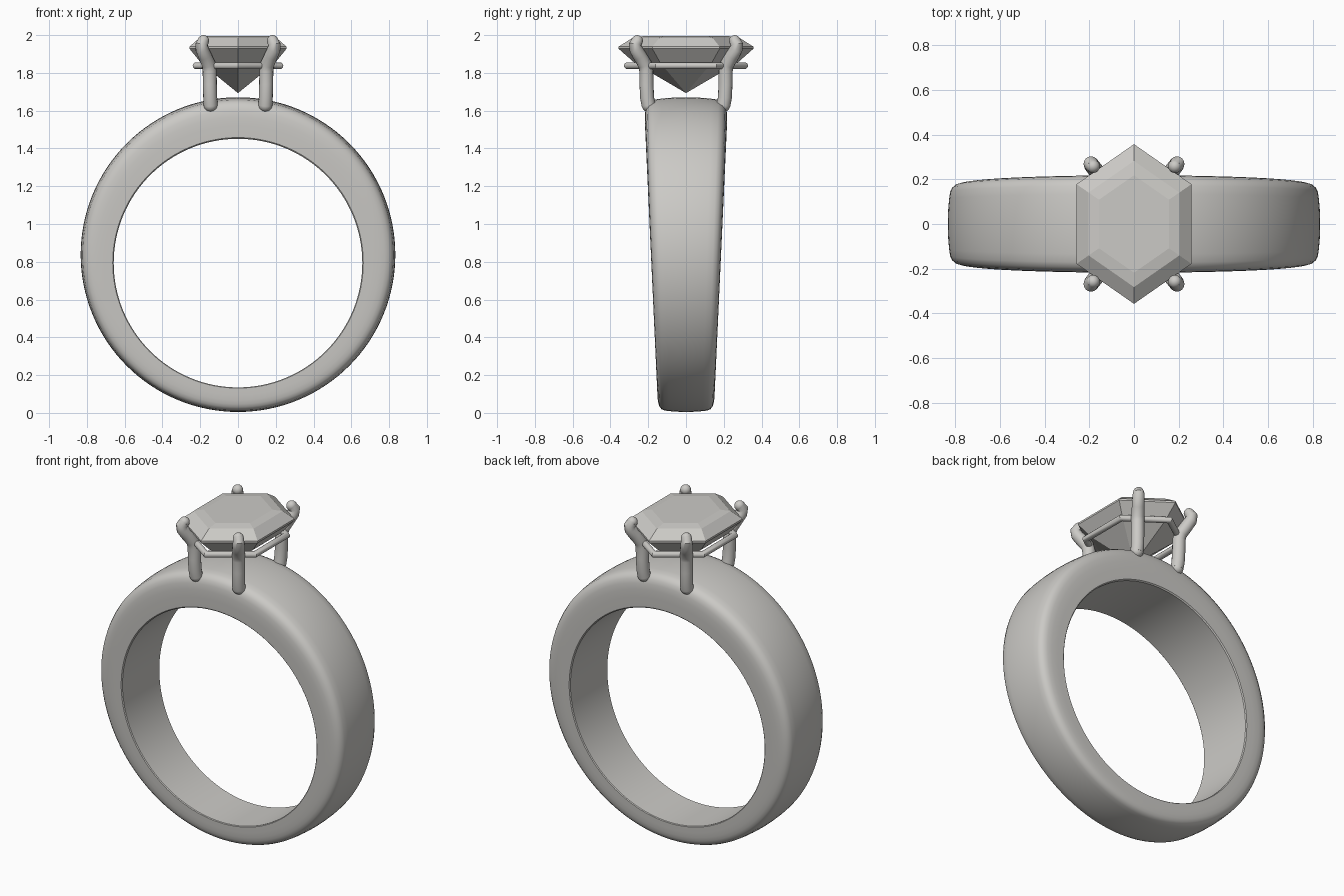
import bpy, bmesh
from math import sin, cos, pi, radians
from mathutils import Vector

cube = bpy.data.objects.get("Cube")
if cube:
    bpy.data.objects.remove(cube, do_unlink=True)

COLOUR = (0.6, 0.59, 0.565, 1)
grey = bpy.data.materials.new("warm grey")
grey.use_nodes = True
grey.diffuse_color = COLOUR
grey.node_tree.nodes["Principled BSDF"].inputs["Base Color"].default_value = COLOUR


def finish(name, bm, smooth=True):
    """Turn a bmesh into a named object, smooth with sharp edges or flat."""
    bmesh.ops.recalc_face_normals(bm, faces=bm.faces)
    mesh = bpy.data.meshes.new(name)
    bm.to_mesh(mesh)
    bm.free()
    mesh.materials.append(grey)
    if smooth:
        mesh.shade_smooth()
        mesh.set_sharp_from_angle(angle=radians(35))
    obj = bpy.data.objects.new(name, mesh)
    bpy.context.collection.objects.link(obj)
    return obj


def bridge(bm, a, b):
    """Join two closed loops of equal length with quads."""
    n = len(a)
    for i in range(n):
        j = (i + 1) % n
        bm.faces.new((a[i], a[j], b[j], b[i]))


def tube(bm, points, radii, sides=16, closed=False):
    """Sweep a circle along points; open ends get round caps."""
    pts = [Vector(p) for p in points]
    n = len(pts)
    loops = []
    for i, p in enumerate(pts):
        before = pts[i - 1] if closed or i else p
        after = pts[(i + 1) % n] if closed or i < n - 1 else p
        t = (after - before).normalized()
        u = (Vector((0, 0, 1)) if closed else Vector((1, 0, 0)))
        u = (u - t * u.dot(t)).normalized()
        v = t.cross(u)
        # widen the section at mitred corners of closed loops
        mitre = 1 / max(0.5, (after - p).normalized().dot(t)) if closed else 1
        loops.append([bm.verts.new(p + radii[i] * (u * cos(a) + v * sin(a) * mitre))
                      for a in (2 * pi * k / sides for k in range(sides))])
    for a, b in zip(loops, loops[1:] + loops[:1] if closed else loops[1:]):
        bridge(bm, a, b)
    if not closed:
        bm.faces.new(loops[0])
        bm.faces.new(loops[-1])


# Band: tapering ring with a domed outside and an off-centre hole
OUTER_Z, OUTER_R = 0.838, 0.833
INNER_Z, INNER_R = 0.793, 0.658
half = [(0, 0.97), (0.03, 1), (0.3, 1), (0.52, 0.995), (0.68, 0.975), (0.8, 0.94),
        (0.89, 0.87), (0.94, 0.77), (0.965, 0.6), (0.985, 0.4), (0.996, 0.2)]
profile = half + [(1, 0)] + [(t, -s) for t, s in reversed(half)]
SEGMENTS = 128
bm = bmesh.new()
rings = []
for i in range(SEGMENTS):
    a = 2 * pi * i / SEGMENTS
    d = Vector((sin(a), 0, cos(a)))
    inner = Vector((0, 0, INNER_Z)) + d * INNER_R
    outer = Vector((0, 0, OUTER_Z)) + d * OUTER_R
    ring = []
    for t, s in profile:
        p = inner.lerp(outer, t)
        width = 0.147 + 0.046 * p.z
        ring.append(bm.verts.new((p.x, s * width, p.z)))
    rings.append(ring)
for a, b in zip(rings, rings[1:] + rings[:1]):
    bridge(bm, a, b)
finish("band", bm)


# Gem: stepped elongated hexagon ending in a point
def hexagon(scale, z):
    corners = [(0, 0.357), (-0.257, 0.178), (-0.257, -0.178),
               (0, -0.357), (0.257, -0.178), (0.257, 0.178)]
    return [(x * scale, y * scale, z) for x, y in corners]


bm = bmesh.new()
levels = [(0.61, 1.996), (0.79, 1.986), (1, 1.939), (1, 1.928), (0.76, 1.852)]
loops = [[bm.verts.new(p) for p in hexagon(*level)] for level in levels]
bm.faces.new(loops[0])
for a, b in zip(loops, loops[1:]):
    bridge(bm, a, b)
culet = bm.verts.new((0, 0, 1.693))
for i in range(6):
    bm.faces.new((loops[-1][i], loops[-1][(i + 1) % 6], culet))
finish("gem", bm, smooth=False)

# Wire gallery around the gem
bm = bmesh.new()
tube(bm, hexagon(0.86, 1.838), [0.018] * 6, closed=True)
finish("gallery_wire", bm)

# Prongs: four legs that lean out and hook over the gem
path = [(0.145, 0.198, 1.63), (0.147, 0.206, 1.67), (0.149, 0.209, 1.74), (0.15, 0.21, 1.81),
        (0.155, 0.217, 1.845), (0.175, 0.245, 1.89), (0.19, 0.265, 1.925),
        (0.193, 0.27, 1.95), (0.183, 0.258, 1.97)]
radii = [0.037] * 5 + [0.036, 0.035, 0.033, 0.03]
for sx, side in ((1, "left"), (-1, "right")):
    for sy, end in ((-1, "front"), (1, "back")):
        bm = bmesh.new()
        pts = [Vector((x * sx, y * sy, z)) for x, y, z in path]
        tube(bm, pts, radii)
        for p, r in ((pts[0], radii[0]), (pts[-1], radii[-1])):
            made = bmesh.ops.create_uvsphere(bm, u_segments=16, v_segments=10, radius=r)
            bmesh.ops.translate(bm, verts=made["verts"], vec=p)
        finish(f"prong_{end}_{side}", bm)
